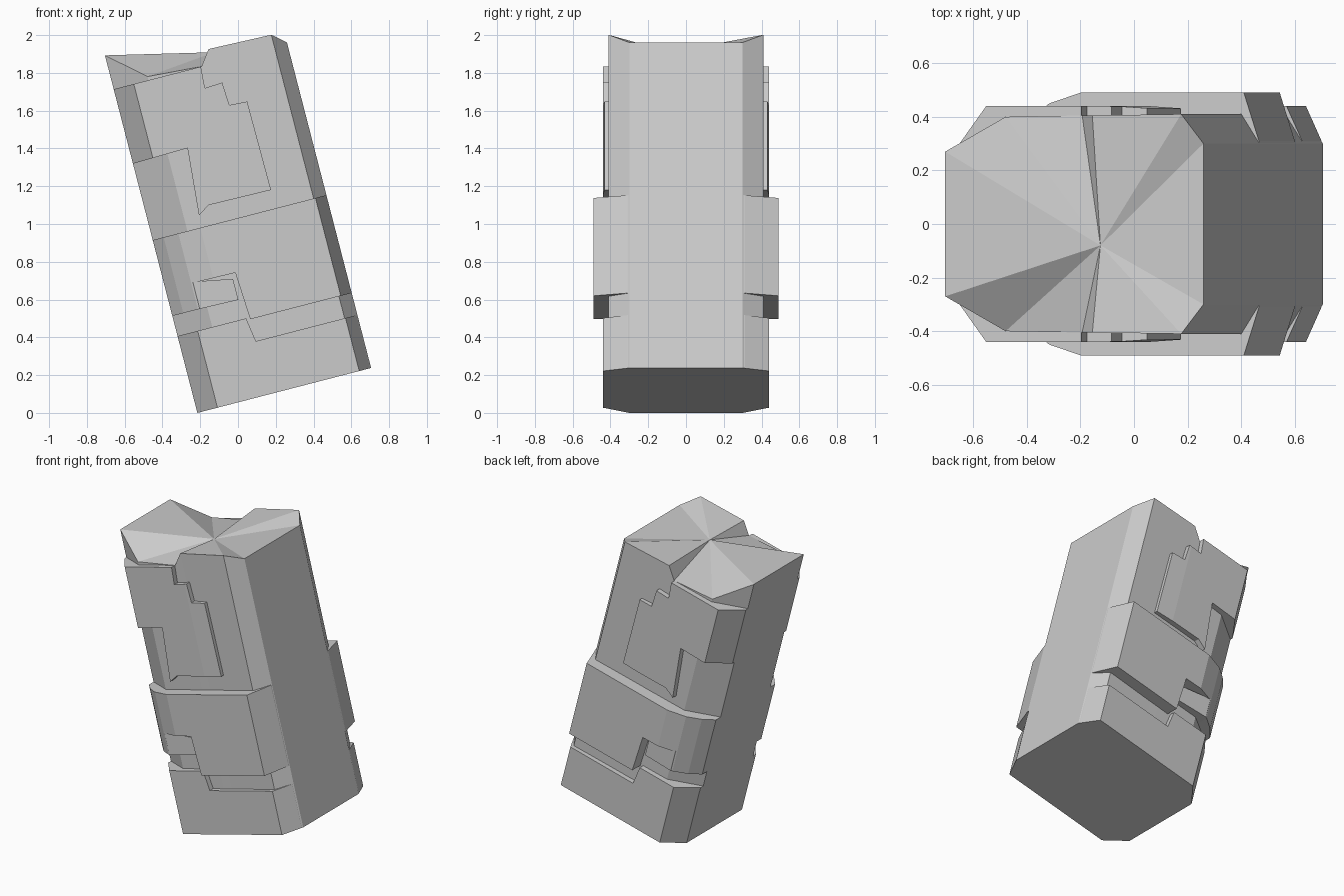
import bpy, bmesh, math
from mathutils import Matrix

if "Cube" in bpy.data.objects:
    bpy.data.objects.remove(bpy.data.objects["Cube"])

# Everything is drawn upright in (u, y, w), then leaned over sideways
LEAN = Matrix.Translation((-0.215, 0, 0)) @ Matrix.Rotation(-math.radians(14.5), 4, 'Y')

grey = bpy.data.materials.new("stone_grey")
grey.diffuse_color = (0.6, 0.6, 0.6, 1)
grey.use_nodes = True
grey.node_tree.nodes["Principled BSDF"].inputs["Base Color"].default_value = grey.diffuse_color


def add_object(name, bm):
    bmesh.ops.recalc_face_normals(bm, faces=bm.faces)
    me = bpy.data.meshes.new(name)
    bm.to_mesh(me)
    bm.free()
    me.materials.append(grey)
    ob = bpy.data.objects.new(name, me)
    bpy.context.collection.objects.link(ob)
    return ob


def prism(name, low, high):
    """Closed solid between two matching loops of points."""
    bm = bmesh.new()
    a = [bm.verts.new(p) for p in low]
    b = [bm.verts.new(p) for p in high]
    bm.faces.new(a)
    bm.faces.new(b)
    n = len(a)
    for i in range(n):
        j = (i + 1) % n
        bm.faces.new((a[i], a[j], b[j], b[i]))
    return add_object(name, bm)


def mirrored(half):
    """Front half of a footprint, completed with its back half."""
    return [(p[0], -p[1], *p[2:]) for p in half] + [tuple(p) for p in reversed(half)]


def layer(name, outline, footprint):
    """Side outline (u, w) pushed through in y and trimmed by a footprint (u, y)."""
    ob = prism(name, [(u, -0.6, w) for u, w in outline], [(u, 0.6, w) for u, w in outline])
    loop = mirrored(footprint)
    cutter = prism("trim", [(u, y, -0.1) for u, y in loop], [(u, y, 1.9) for u, y in loop])
    cutter.hide_render = True
    mod = ob.modifiers.new("trim", 'BOOLEAN')
    mod.operation = 'INTERSECT'
    mod.solver = 'EXACT'
    mod.object = cutter
    bpy.context.view_layer.update()
    dg = bpy.context.evaluated_depsgraph_get()
    me = bpy.data.meshes.new_from_object(ob.evaluated_get(dg))
    ob.modifiers.clear()
    ob.data = me
    bpy.data.objects.remove(cutter)
    ob.data.transform(LEAN)
    return ob


# Core block with its broken, folded top
rim = mirrored([(0, 0.27, 1.955), (0.19, 0.40, 1.79), (0.48, 0.405, 1.77),
                (0.54, 0.405, 1.85), (0.88, 0.41, 1.84), (0.95, 0.30, 1.78)])
bm = bmesh.new()
top = [bm.verts.new(p) for p in rim]
base = [bm.verts.new((u, y, 0)) for u, y, w in rim]
peak = bm.verts.new((0.565, -0.08, 1.826))
bm.faces.new(base)
for i in range(len(top)):
    j = (i + 1) % len(top)
    bm.faces.new((base[i], base[j], top[j], top[i]))
    bm.faces.new((top[i], top[j], peak))
core = add_object("core_block", bm)
core.data.transform(LEAN)

# Lower block with a stepped upper edge
layer("lower_block",
      [(-0.1, 0), (1.05, 0), (1.05, 0.29), (0.395, 0.29), (0.375, 0.42), (-0.1, 0.42)],
      [(0, 0.30), (0.11, 0.44), (0.885, 0.44), (0.945, 0.31)])

# Middle band, widest part, with a notch in its lower edge
mid_foot = [(0, 0.32), (0.06, 0.39), (0.14, 0.45), (0.26, 0.49), (0.89, 0.49), (0.948, 0.31)]
layer("middle_band",
      [(-0.1, 0.53), (0.15, 0.53), (0.15, 0.672), (0.38, 0.668), (0.395, 0.41),
       (1.05, 0.41), (1.05, 0.945), (-0.1, 0.945)],
      mid_foot)

# Shallow tongue sitting inside the notch
layer("notch_tongue",
      [(0.14, 0.53), (0.36, 0.525), (0.36, 0.64), (0.14, 0.68)],
      [(0.05, 0.36), (0.15, 0.455), (0.37, 0.44)])

# Raised upper plate with a jagged edge
layer("upper_plate",
      [(-0.1, 1.77), (0.477, 1.77), (0.469, 1.655), (0.565, 1.66), (0.572, 1.535),
       (0.668, 1.53), (0.673, 1.045), (0.333, 1.05), (0.27, 1.01), (0.30, 1.37), (-0.1, 1.36)],
      [(0, 0.29), (0.11, 0.44), (0.55, 0.44), (0.70, 0.43)])
